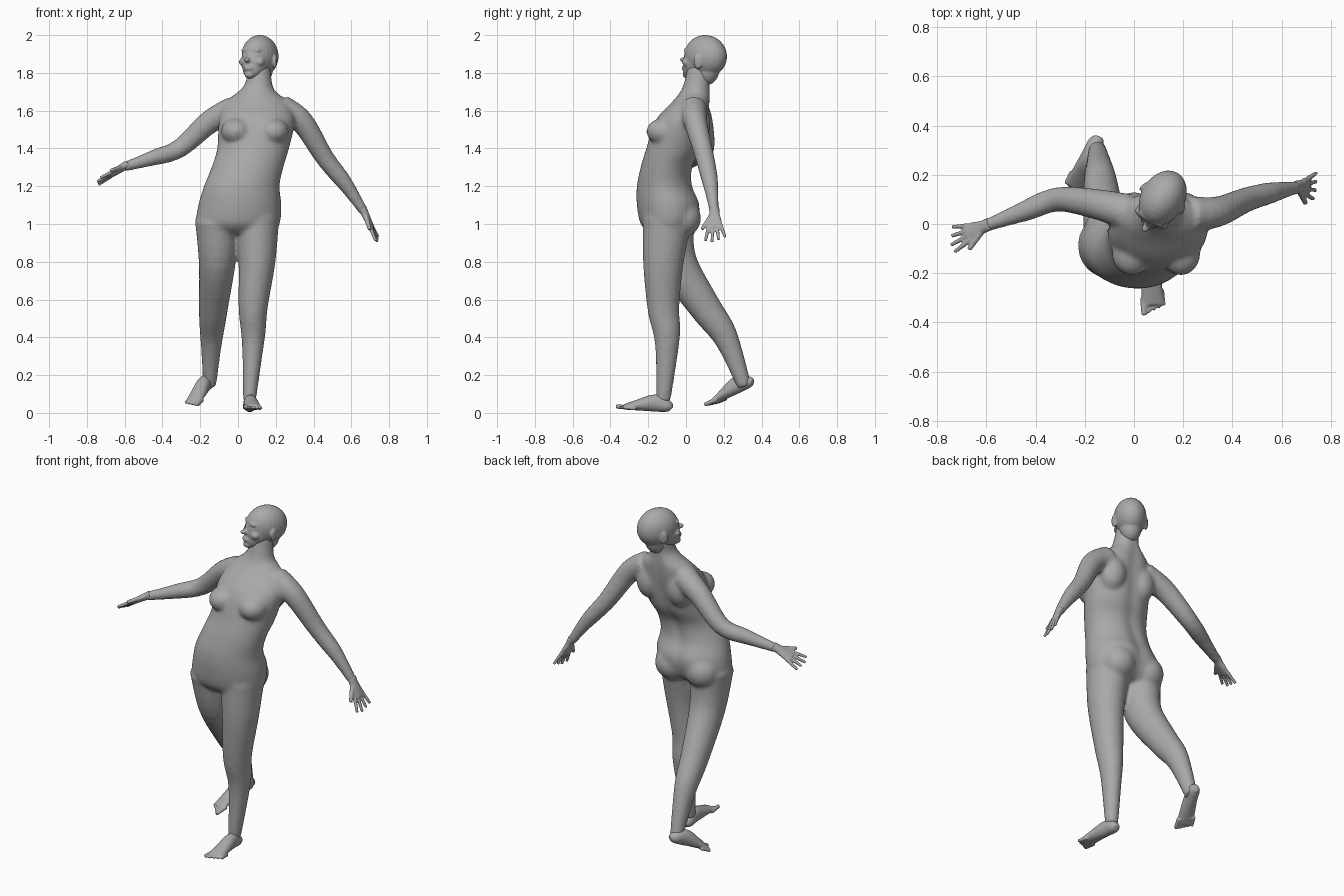
import bpy, bmesh, math
from mathutils import Vector, Matrix

if "Cube" in bpy.data.objects:
    bpy.data.objects.remove(bpy.data.objects["Cube"])

skin = bpy.data.materials.new("plain grey")
skin.use_nodes = True
skin.diffuse_color = (.4, .4, .4, 1)
skin.node_tree.nodes["Principled BSDF"].inputs["Base Color"].default_value = skin.diffuse_color
ACROSS, UP = Vector((1, 0, 0)), Vector((0, 0, 1))


def spline(keys, steps=5):
    """Catmull-Rom curve through keys of any length."""
    curve = []
    last = len(keys) - 1
    for i in range(last):
        before, start, end, after = (keys[max(0, min(last, i + k))] for k in (-1, 0, 1, 2))
        for step in range(steps):
            t = step / steps
            curve.append([q + t / 2 * (r - p + t * (2 * p - 5 * q + 4 * r - w + t * (3 * (q - r) + w - p)))
                          for p, q, r, w in zip(before, start, end, after)])
    return curve + [list(keys[-1])]


def loft(bm, points, side=ACROSS, axis=None, sides=24, groove=0):
    """Skin elliptical rings (x, y, z, side radius, depth radius) along a path."""
    rings = []
    for i, point in enumerate(points):
        centre = Vector(point[:3])
        ahead, behind = points[min(i + 1, len(points) - 1)], points[max(i - 1, 0)]
        along = axis or (Vector(ahead[:3]) - Vector(behind[:3])).normalized()
        wide = (side - along * side.dot(along)).normalized()
        deep = along.cross(wide)
        ring = []
        for k in range(sides):
            angle = math.tau * k / sides
            dent = 1 - groove * math.exp(-((angle - math.pi / 2) / .2) ** 2)
            offset = wide * point[3] * math.cos(angle) + deep * point[4] * math.sin(angle)
            ring.append(bm.verts.new(centre + dent * offset))
        rings.append(ring)
    for lower, upper in zip(rings, rings[1:]):
        for k in range(sides):
            j = (k + 1) % sides
            bm.faces.new((lower[k], lower[j], upper[j], upper[k]))
    bm.faces.new(rings[0][::-1])
    bm.faces.new(rings[-1])


def limb(bm, joints, start, end, swell, depth=1):
    """Tapering limb through its joints, with a muscle swelling below the middle one."""
    path = spline(joints)
    points = []
    for i, joint in enumerate(path):
        s = i / (len(path) - 1)
        radius = start + (end - start) * s + swell * math.exp(-((s - .7) / .15) ** 2)
        points.append((*joint, radius, radius * depth))
    loft(bm, points)


def blob(bm, centre, radii, tilt=0, turn=0):
    place = (Matrix.Translation(centre) @ Matrix.Rotation(turn, 4, 'Z')
             @ Matrix.Rotation(tilt, 4, 'X') @ Matrix.Diagonal((*radii, 1)))
    bmesh.ops.create_uvsphere(bm, u_segments=24, v_segments=16, radius=1, matrix=place)


def finish(bm, name, voxel, smoothing):
    """Fuse overlapping forms into one smooth skin."""
    bmesh.ops.recalc_face_normals(bm, faces=bm.faces)
    mesh = bpy.data.meshes.new(name)
    bm.to_mesh(mesh)
    bm.free()
    mesh.materials.append(skin)
    part = bpy.data.objects.new(name, mesh)
    bpy.context.collection.objects.link(part)
    fuse = part.modifiers.new("fuse", 'REMESH')
    fuse.mode = 'VOXEL'
    fuse.voxel_size = voxel
    fuse.use_smooth_shade = True
    soften = part.modifiers.new("soften", 'SMOOTH')
    soften.factor = .5
    soften.iterations = smoothing
    return part


# Torso and neck
body = bmesh.new()
torso = [(0, -.09, .95, .17, .1), (0, -.09, 1, .22, .15), (.01, -.09, 1.1, .22, .17),
         (.02, -.11, 1.2, .2, .15), (.05, -.1, 1.3, .19, .14), (.08, -.06, 1.4, .19, .15),
         (.1, -.02, 1.55, .2, .14), (.1, .03, 1.65, .16, .1), (.1, .05, 1.7, .1, .08),
         (.11, .06, 1.75, .07, .07), (.11, .08, 1.84, .06, .07)]
loft(body, spline(torso), axis=UP, sides=48, groove=.09)
for side in (-1, 1):
    blob(body, (.09 + .1 * side, -.12, 1.49), (.08, .09, .07))
    blob(body, (.1 + .1 * side, .05, 1.53), (.08, .08, .11))
    blob(body, (.1 * side, -.02, 1.03), (.1, .1, .1))

# Arms, from shoulder to wrist
right_wrist, left_wrist = (-.61, -.01, 1.3), (.67, .15, 1.06)
limb(body, [(-.03, .05, 1.6), (-.15, .08, 1.54), (-.31, .1, 1.4), (-.45, .05, 1.35), right_wrist],
     start=.075, end=.024, swell=.005)
limb(body, [(.23, .04, 1.61), (.34, .05, 1.54), (.46, .1, 1.35), (.57, .13, 1.21), left_wrist],
     start=.075, end=.024, swell=.005)

# Legs, from hip to ankle
limb(body, [(.1, -.1, 1.02), (.1, -.12, .8), (.08, -.12, .56), (.08, -.1, .38), (.06, -.12, .06)],
     start=.12, end=.033, swell=.006, depth=1.1)
limb(body, [(-.11, -.09, 1.02), (-.11, -.05, .8), (-.13, .1, .56), (-.14, .21, .4), (-.15, .31, .14)],
     start=.12, end=.033, swell=.006, depth=1.1)
finish(body, "body", voxel=.011, smoothing=8)

# Head, shaped facing forward and then turned and tipped back
head = bmesh.new()
skull, face, jaw, chin = (0, 0, 0), (0, -.04, -.04), (0, -.06, -.08), (0, -.09, -.12)
blob(head, skull, (.09, .12, .11))
blob(head, face, (.075, .08, .09))
blob(head, jaw, (.055, .055, .06))
blob(head, chin, (.027, .025, .022))
brow, lips, nose_bridge, nose_tip = (0, -.1, .01), (0, -.11, -.09), (0, -.11, -.02), (0, -.13, -.05)
blob(head, brow, (.06, .02, .016))
blob(head, lips, (.027, .015, .016))
blob(head, nose_bridge, (.01, .015, .04), tilt=-.3)
blob(head, nose_tip, (.016, .02, .013))
blob(head, (0, .03, -.07), (.06, .06, .08))
for side in (-1, 1):
    cheek, eye, ear = (.045 * side, -.08, -.05), (.03 * side, -.1, -.02), (.09 * side, .01, -.03)
    blob(head, cheek, (.03, .026, .024))
    blob(head, eye, (.017, .013, .01))
    blob(head, ear, (.009, .024, .038), tilt=.2, turn=.35 * side)
head_part = finish(head, "head", voxel=.0055, smoothing=5)
head_part.matrix_world = (Matrix.Translation((.117, .105, 1.89)) @ Matrix.Rotation(math.radians(-30), 4, 'Z')
                          @ Matrix.Rotation(math.radians(-12), 4, 'X'))


def extremity(origin, forward, side):
    """Return a new mesh and a tube maker working in (forward, side, up) of a hand or foot."""
    bm = bmesh.new()
    up = side.cross(forward)
    up = up if up.z > 0 else -up

    def tube(rows):
        points = [(*(origin + forward * a + side * b + up * c), wide, deep) for a, b, c, wide, deep in rows]
        loft(bm, spline(points), side=side, sides=16)

    return bm, tube


def hand(name, wrist, reach, thumb_side):
    forward = Vector(reach).normalized()
    side = Vector(thumb_side)
    side = (side - forward * side.dot(forward)).normalized()
    bm, tube = extremity(Vector(wrist), forward, side)
    # Palm
    tube([(-.03, 0, 0, .028, .023), (.01, 0, 0, .028, .02), (.05, 0, 0, .038, .017), (.09, 0, 0, .039, .013)])
    # Fingers fan out from the knuckles
    for i in range(4):
        spread = .03 - .02 * i
        tip = .17 - .01 * abs(i - 1)
        tube([(.07, spread, 0, .011, .011), (tip, spread * 1.8, 0, .008, .008)])
    # Thumb
    tube([(.01, .01, 0, .016, .015), (.09, .07, 0, .01, .01)])
    finish(bm, name, voxel=.005, smoothing=3)


hand("right_hand", right_wrist, reach=(-.8, -.34, -.48), thumb_side=(.3, -.8, .45))
hand("left_hand", left_wrist, reach=(.42, .03, -.9), thumb_side=(-.2, -1, 0))


def foot(name, heel, tip, inner):
    stride = Vector(tip) - Vector(heel)
    forward = stride.normalized()
    side = forward.cross(UP).normalized() * inner
    bm, tube = extremity(Vector(heel), forward, side)
    # Heel, instep and ball, each resting on the sole
    sections = [(0, .02, .02), (.08, .034, .034), (.3, .037, .046), (.6, .043, .03), (.86, .046, .014)]
    tube([(s * stride.length, 0, deep, wide, deep) for s, wide, deep in sections])
    # Toes shrink towards the outside
    for i in range(5):
        spread = .036 - .019 * i
        radius = .01 if i else .014
        end = stride.length * (1 - .03 * i)
        tube([(end * .75, spread, radius, radius, radius),
              (end, spread * 1.1, radius, radius * .8, radius * .8)])
    finish(bm, name, voxel=.0055, smoothing=3)


foot("left_foot", heel=(.06, -.08, 0), tip=(.08, -.37, .02), inner=1)
foot("right_foot", heel=(-.14, .36, .14), tip=(-.25, .12, .03), inner=-1)
